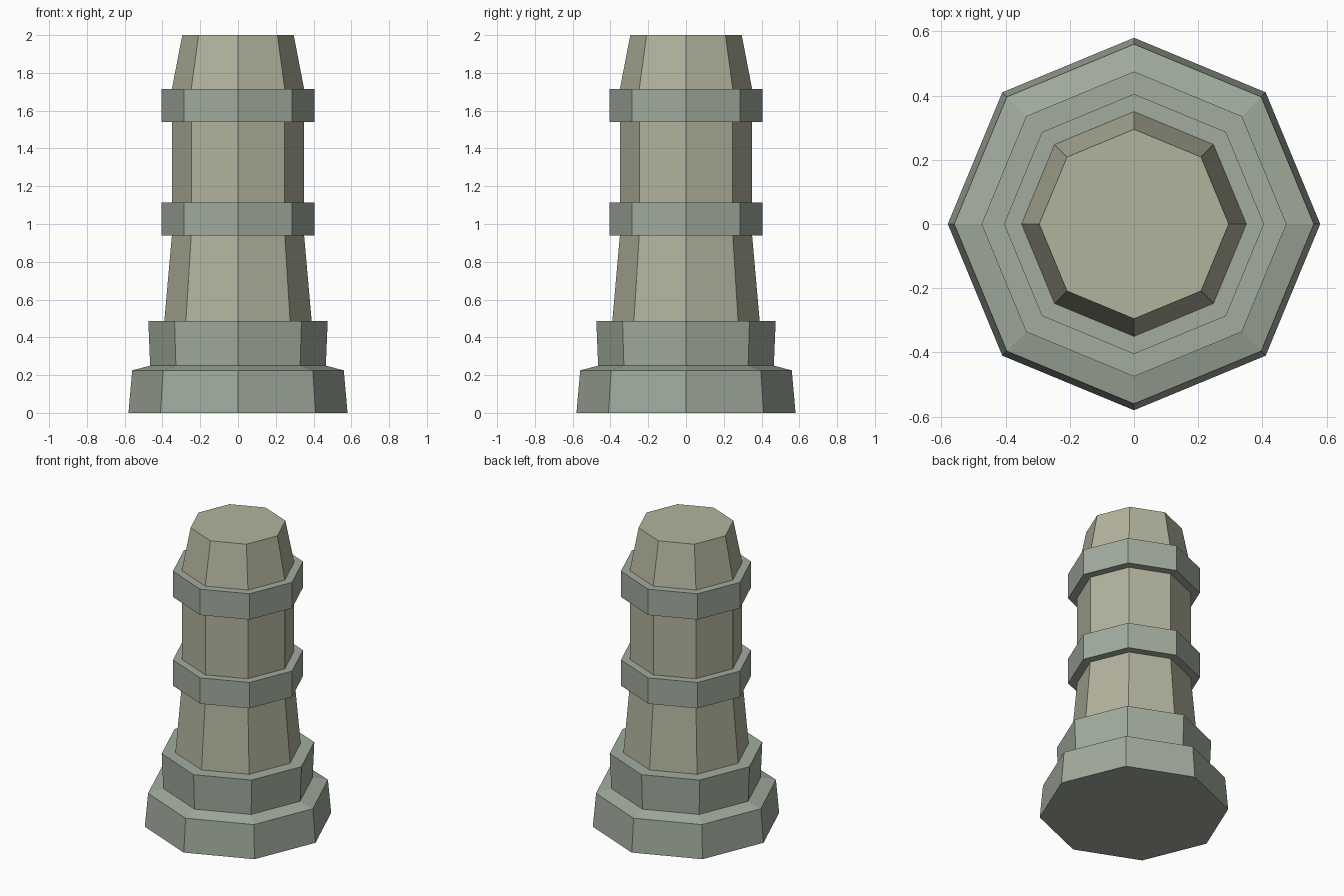
import bpy, bmesh, math

if "Cube" in bpy.data.objects:
    bpy.data.objects.remove(bpy.data.objects["Cube"])

SIDES = 8


def material(name, rgb):
    m = bpy.data.materials.new(name)
    m.diffuse_color = (*rgb, 1)
    m.use_nodes = True
    m.node_tree.nodes["Principled BSDF"].inputs["Base Color"].default_value = m.diffuse_color
    return m


stone = material("pale_stone", (0.45, 0.45, 0.34))
trim = material("green_stone", (0.36, 0.41, 0.34))


def lathe(name, profile, mat):
    """Eight-sided turned part from (radius, z) points; radius 0 closes a cap."""
    bm = bmesh.new()
    rings = []
    for r, z in profile:
        if r:
            rings.append([bm.verts.new((r * math.cos(a), r * math.sin(a), z))
                          for a in (math.tau * i / SIDES for i in range(SIDES))])
        else:
            rings.append(None)
    for lo, hi in zip(rings, rings[1:]):
        if lo is None:
            bm.faces.new(hi[::-1])
        elif hi is None:
            bm.faces.new(lo)
        else:
            for i in range(SIDES):
                j = (i + 1) % SIDES
                bm.faces.new((lo[i], lo[j], hi[j], hi[i]))
    mesh = bpy.data.meshes.new(name)
    bm.to_mesh(mesh)
    bm.free()
    mesh.materials.append(mat)
    ob = bpy.data.objects.new(name, mesh)
    bpy.context.collection.objects.link(ob)
    return ob


# Stepped foot: wide plinth, sloped ledge, upper step
lathe("stepped_base", [(0, 0), (0.58, 0), (0.56, 0.225), (0.465, 0.25),
                       (0.475, 0.487), (0.39, 0.487)], trim)

# Shaft sections between the collars
lathe("lower_shaft", [(0.39, 0.487), (0.35, 0.94)], stone)
lathe("middle_shaft", [(0.35, 1.115), (0.35, 1.54)], stone)
lathe("tapered_top", [(0.35, 1.715), (0.295, 2.0), (0, 2.0)], stone)

# Two matching collars
for name, z in (("lower_collar", 0.94), ("upper_collar", 1.54)):
    lathe(name, [(0.35, z), (0.405, z), (0.405, z + 0.175), (0.35, z + 0.175)], trim)
